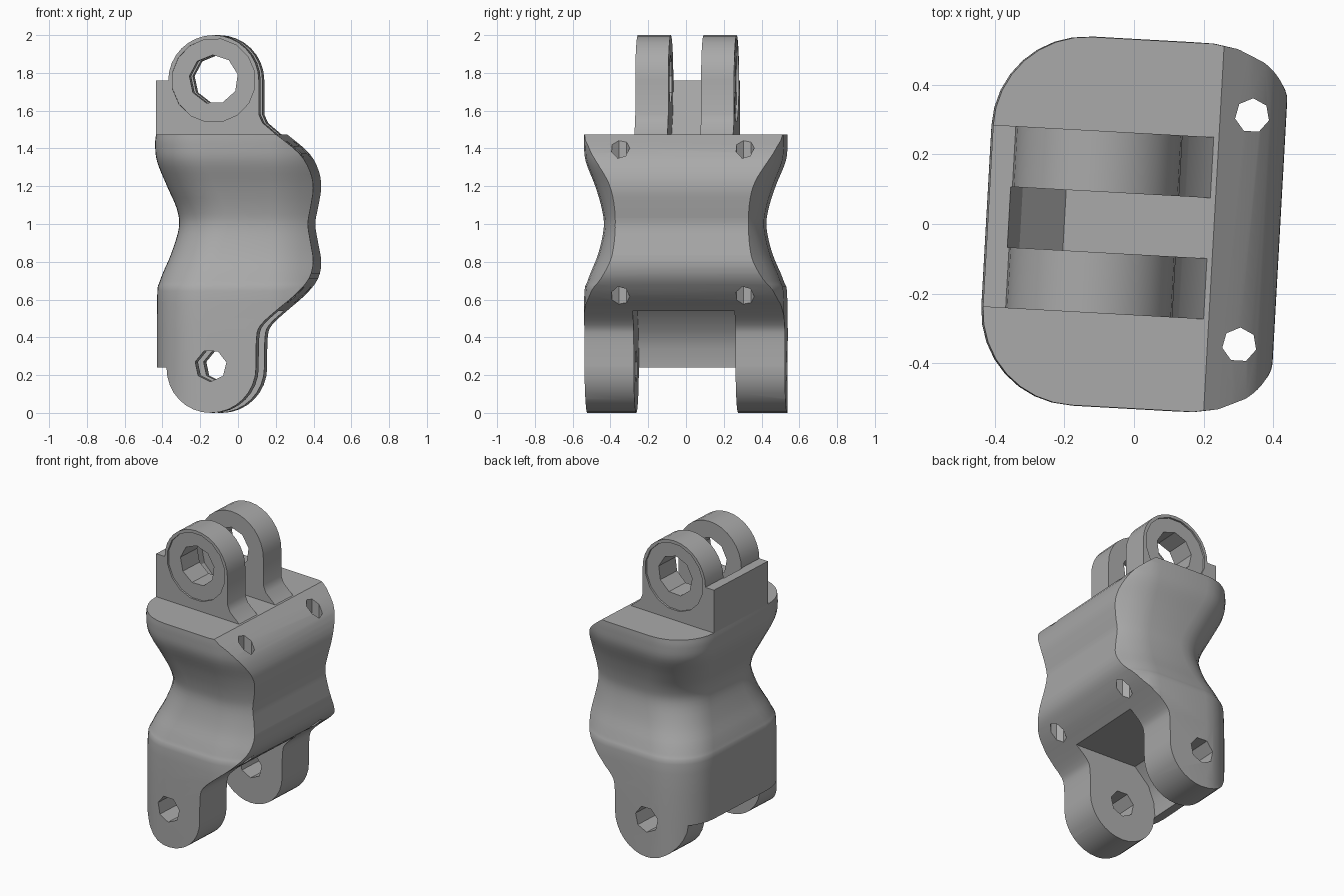
import bpy, bmesh, math
from mathutils import Matrix

old = bpy.data.objects.get("Cube")
if old:
    bpy.data.objects.remove(old, do_unlink=True)

grey = bpy.data.materials.new("plain grey")
grey.use_nodes = True
grey.diffuse_color = (0.4, 0.4, 0.4, 1)
grey.node_tree.nodes["Principled BSDF"].inputs["Base Color"].default_value = (0.4, 0.4, 0.4, 1)

PIVOT_X, LOW_Z, HIGH_Z = -0.115, 0.25, 1.765
TOP, LUG_R = 1.475, 0.24


def make(name, bm):
    bmesh.ops.recalc_face_normals(bm, faces=bm.faces)
    me = bpy.data.meshes.new(name)
    bm.to_mesh(me)
    bm.free()
    ob = bpy.data.objects.new(name, me)
    bpy.context.collection.objects.link(ob)
    me.materials.append(grey)
    return ob


def extrude_profile(name, pts, y0, y1):
    """Extrude an x-z outline along y."""
    bm = bmesh.new()
    face = bm.faces.new([bm.verts.new((x, y0, z)) for x, z in pts])
    new = bmesh.ops.extrude_face_region(bm, geom=[face])["geom"]
    bmesh.ops.translate(bm, vec=(0, y1 - y0, 0), verts=[v for v in new if isinstance(v, bmesh.types.BMVert)])
    return make(name, bm)


def arc(cx, cz, r, a0, a1, n):
    angles = [math.radians(a0 + (a1 - a0) * i / n) for i in range(n + 1)]
    return [(cx + r * math.cos(a), cz + r * math.sin(a)) for a in angles]


def disc(cx, cz, r, n):
    return arc(cx, cz, r, 12, 372, n)[:-1]


def boolean(ob, cutter, mode="DIFFERENCE"):
    mod = ob.modifiers.new("cut", "BOOLEAN")
    mod.operation, mod.object, mod.solver = mode, cutter, "EXACT"
    bpy.context.view_layer.objects.active = ob
    bpy.ops.object.modifier_apply(modifier=mod.name)
    bpy.data.objects.remove(cutter, do_unlink=True)


def smooth_path(pts, n=4):
    """Catmull-Rom through the points."""
    out = []
    for i in range(len(pts) - 1):
        a, b, c, d = (pts[max(0, min(len(pts) - 1, i + k))] for k in (-1, 0, 1, 2))
        for s in range(n):
            t = s / n
            out.append(tuple(0.5 * (2 * q + (r - p) * t + (2 * p - 5 * q + 4 * r - w) * t * t
                                    + (3 * q - p - 3 * r + w) * t ** 3) for p, q, r, w in zip(a, b, c, d)))
    return out + [pts[-1]]


# Waisted body: rounded sections (height, left edge, half width)
sections = smooth_path([(-0.05, -0.415, 0.53), (0.58, -0.415, 0.53), (0.7, -0.4, 0.51),
                        (0.84, -0.345, 0.455), (0.98, -0.305, 0.425), (1.08, -0.315, 0.435),
                        (1.2, -0.365, 0.47), (1.33, -0.415, 0.52), (1.42, -0.425, 0.53), (TOP, -0.42, 0.53)])
bm = bmesh.new()
rings = []
for z, left, half in sections:
    r = 0.27
    side = arc(left + r, half - r, r, 180, 90, 8)
    side += [(0.2, half), (0.27, half - 0.012), (0.35, half - 0.045), (0.42, half - 0.09), (0.47, half - 0.125)]
    outline = side + [(x, -y) for x, y in reversed(side)]
    rings.append([bm.verts.new((x, y, z)) for x, y in outline])
for lo, hi in zip(rings, rings[1:]):
    for i in range(len(lo)):
        j = (i + 1) % len(lo)
        bm.faces.new((lo[i], lo[j], hi[j], hi[i]))
bm.faces.new(rings[0])
bm.faces.new(rings[-1])
body = make("body", bm)

# Side outline with the lower rounded lugs
front_curve = smooth_path([(0.23, TOP), (0.35, 1.375), (0.405, 1.28), (0.42, 1.19), (0.405, 1.09), (0.39, 1.0),
                           (0.405, 0.9), (0.42, 0.8), (0.4, 0.71), (0.33, 0.625), (0.23, 0.54), (0.15, 0.465),
                           (0.128, 0.4), (0.125, LOW_Z)], 3)
side_outline = [(-0.5, 1.6), (0.23, 1.6)] + front_curve
side_outline += arc(PIVOT_X, LUG_R, LUG_R, 0, -180, 16) + [(-0.5, LUG_R)]
boolean(body, extrude_profile("outline", side_outline, -0.7, 0.7), "INTERSECT")

# Slot between the lower lugs, leaving a stop on one side
slot = [(-0.6, -0.1), (0.6, -0.1), (0.6, 0.54), (-0.21, 0.54), (-0.31, 0.44), (-0.35, 0.34), (-0.36, 0.237), (-0.6, 0.237)]
boolean(body, extrude_profile("slot", slot, -0.27, 0.27))
boolean(body, extrude_profile("pin", disc(PIVOT_X, LOW_Z, 0.085, 7), -0.8, 0.8))

# Vertical cord holes
for y in (-0.33, 0.33):
    bm = bmesh.new()
    bmesh.ops.create_cone(bm, cap_ends=True, segments=7, radius1=0.05, radius2=0.05, depth=3,
                          matrix=Matrix.Translation((0.322, y, 1)))
    boolean(body, make("cord", bm))

# Upper lugs with pin holes and shallow outer recesses
lug_outline = [(-0.42, 1.46), (0.22, 1.46), (0.215, TOP), (0.145, 1.535), (0.125, 1.58)]
lug_outline += arc(PIVOT_X, 2 - LUG_R, LUG_R, 0, 180, 16) + [(-0.42, 1.76)]
parts = [body]
for name, s in (("front_upper_lug", -1), ("back_upper_lug", 1)):
    lug = extrude_profile(name, lug_outline, s * 0.087, s * 0.262)
    boolean(lug, extrude_profile("pin", disc(PIVOT_X, HIGH_Z, 0.13, 9), -0.8, 0.8))
    boolean(lug, extrude_profile("recess", disc(PIVOT_X, HIGH_Z - 0.005, 0.222, 16), s * 0.25, s * 0.4))
    parts.append(lug)

# Stop between the upper lugs
stop = [(-0.42, 1.46), (-0.2, 1.46), (-0.2, TOP), (-0.325, 1.6), (-0.36, 1.76), (-0.42, 1.76)]
parts.append(extrude_profile("upper_stop", stop, -0.087, 0.087))

# Slight twist of the whole link, and shading
for ob in parts:
    ob.data.transform(Matrix.Rotation(math.radians(-3.2), 4, "Z"))
    bpy.ops.object.select_all(action="DESELECT")
    ob.select_set(True)
    bpy.context.view_layer.objects.active = ob
    bpy.ops.object.shade_smooth_by_angle(angle=math.radians(30))
